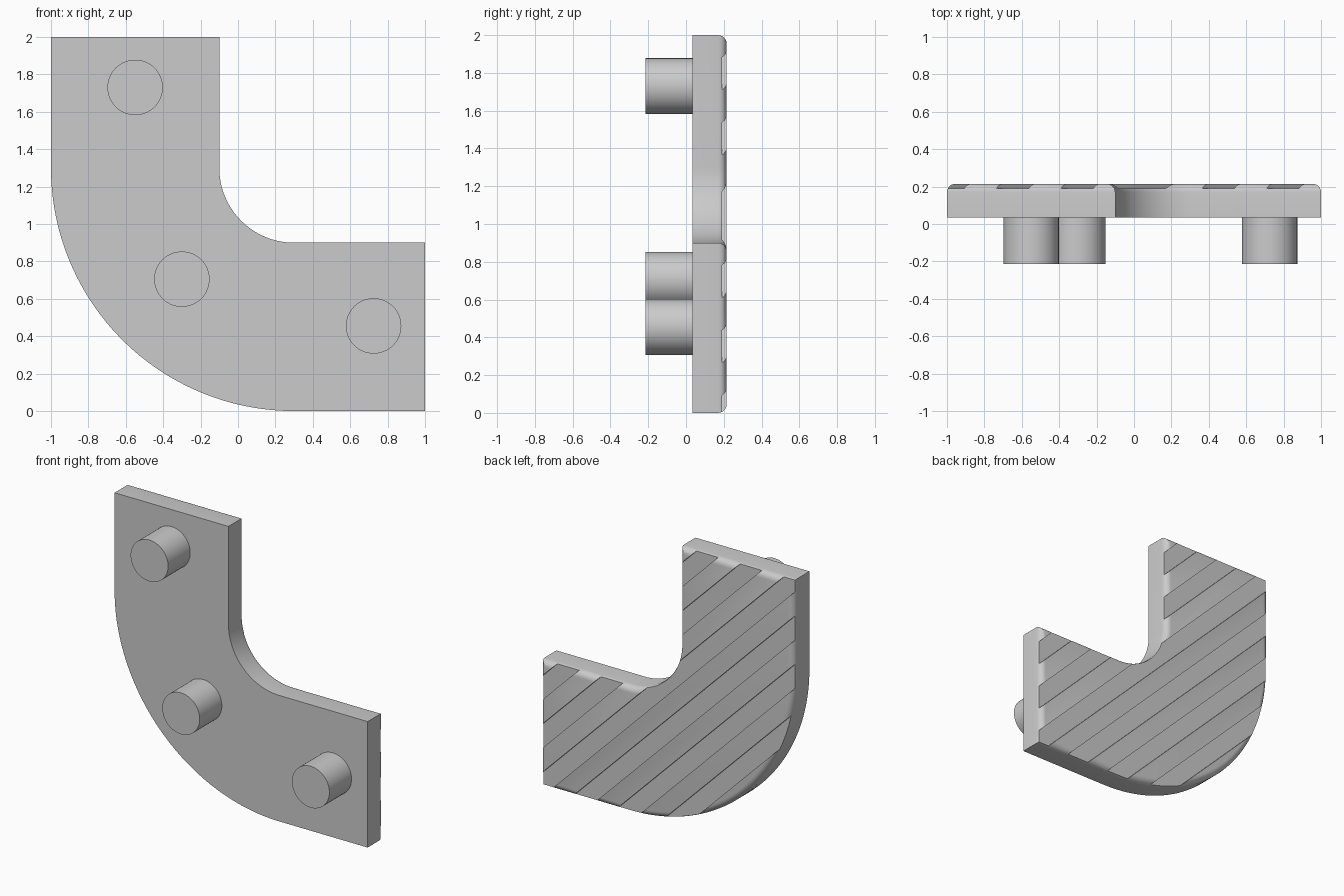
import bpy, bmesh
from math import sin, cos, pi
from mathutils import Matrix

cube = bpy.data.objects.get("Cube")
if cube:
    bpy.data.objects.remove(cube)

FRONT, BACK = 0.035, 0.215      # plate faces along y
FILLET, GROOVE = 0.045, 0.025   # rounding radius, groove depth
PITCH = 0.345                   # diagonal groove spacing

grey = bpy.data.materials.new("grey_plastic")
grey.use_nodes = True
colour = (0.6, 0.6, 0.6, 1)
grey.diffuse_color = colour
grey.node_tree.nodes["Principled BSDF"].inputs["Base Color"].default_value = colour


def add_object(name, bm):
    bmesh.ops.recalc_face_normals(bm, faces=bm.faces)
    mesh = bpy.data.meshes.new(name)
    bm.to_mesh(mesh)
    bm.free()
    mesh.materials.append(grey)
    obj = bpy.data.objects.new(name, mesh)
    bpy.context.collection.objects.link(obj)
    return obj


def activate(obj):
    bpy.ops.object.select_all(action='DESELECT')
    obj.select_set(True)
    bpy.context.view_layer.objects.active = obj


def extrude_profile(bm, points, y0, y1):
    """Extrude an (x, z) outline along y."""
    face = bm.faces.new([bm.verts.new((x, y0, z)) for x, z in points])
    geom = bmesh.ops.extrude_face_region(bm, geom=[face])["geom"]
    verts = [g for g in geom if isinstance(g, bmesh.types.BMVert)]
    bmesh.ops.translate(bm, verts=verts, vec=(0, y1 - y0, 0))


def arc(radius, n):
    """Quarter bend from the upright arm to the level arm."""
    steps = [pi + pi / 2 * i / n for i in range(n + 1)]
    return [(0.3 + radius * cos(a), 1.3 + radius * sin(a)) for a in steps]


# Curved plate with its rear rim rounded
bm = bmesh.new()
outline = [(-1, 2)] + arc(1.3, 48) + [(1, 0), (1, 0.9)] + arc(0.4, 32)[::-1] + [(-0.1, 2)]
extrude_profile(bm, outline, FRONT, BACK)
rim = [e for e in bm.edges if all(v.co.y > BACK - 0.001 for v in e.verts)]
bmesh.ops.bevel(bm, geom=rim, offset=FILLET, segments=6, profile=0.5, affect='EDGES')
plate = add_object("elbow_plate", bm)

# Diagonal tread grooves cut into the back
bm = bmesh.new()
for k in range(-4, 2):
    s0 = 1.26 + PITCH * k
    s1 = s0 + PITCH / 2
    strip = [(s / 2 + t, s / 2 - t) for s, t in ((s0, -2), (s0, 2), (s1, 2), (s1, -2))]
    extrude_profile(bm, strip, BACK - GROOVE, BACK + 0.1)
cutter = add_object("groove_cutter", bm)
cutter.hide_render = True

cut = plate.modifiers.new("grooves", 'BOOLEAN')
cut.operation = 'DIFFERENCE'
cut.solver = 'EXACT'
cut.object = cutter
activate(plate)
bpy.ops.object.modifier_apply(modifier=cut.name)
bpy.data.objects.remove(cutter)
bpy.ops.object.shade_smooth_by_angle(angle=pi / 6)

# Round mounting pegs on the front
pegs = {"upper_peg": (-0.55, 1.73), "middle_peg": (-0.3, 0.705), "lower_peg": (0.725, 0.455)}
for name, (x, z) in pegs.items():
    bm = bmesh.new()
    depth = FRONT + BACK
    bmesh.ops.create_cone(bm, cap_ends=True, segments=64, radius1=0.148, radius2=0.148, depth=depth,
                          matrix=Matrix.Rotation(pi / 2, 4, 'X'))
    bmesh.ops.translate(bm, verts=bm.verts, vec=(x, FRONT - depth / 2, z))
    peg = add_object(name, bm)
    activate(peg)
    bpy.ops.object.shade_smooth_by_angle(angle=pi / 6)
